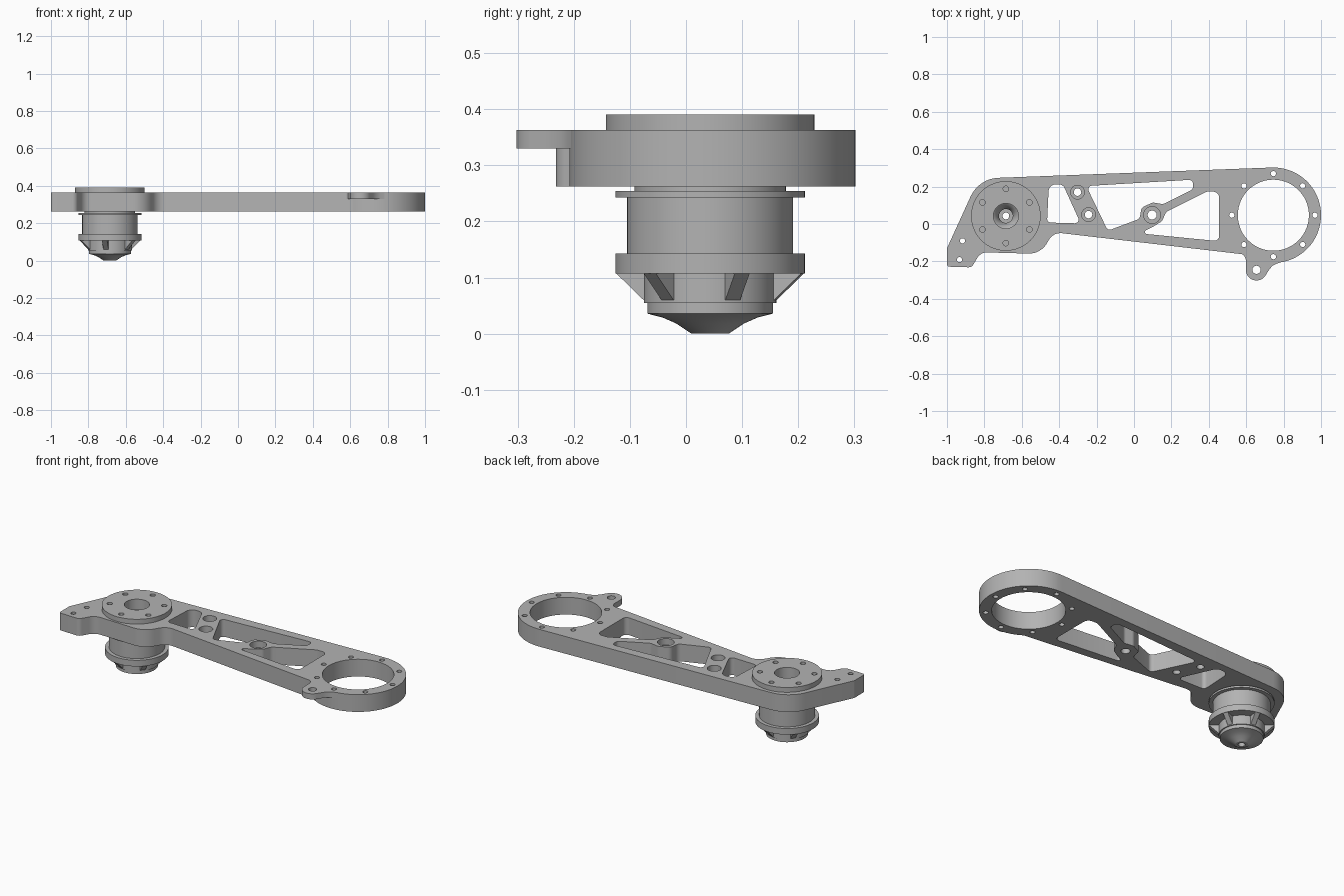
import bpy, bmesh, math
from mathutils import Vector, Matrix

if "Cube" in bpy.data.objects:
    bpy.data.objects.remove(bpy.data.objects["Cube"])

HUB = (-0.685, 0.043)
RING = (0.745, 0.047)
Z0, Z1 = 0.262, 0.363

grey = bpy.data.materials.new("machined grey")
grey.diffuse_color = (0.45, 0.45, 0.45, 1)
grey.use_nodes = True
grey.node_tree.nodes["Principled BSDF"].inputs["Base Color"].default_value = grey.diffuse_color


def finish(ob):
    """Weld, fix normals, colour and shade one part."""
    bm = bmesh.new()
    bm.from_mesh(ob.data)
    bmesh.ops.remove_doubles(bm, verts=bm.verts, dist=1e-5)
    bmesh.ops.recalc_face_normals(bm, faces=bm.faces)
    bm.to_mesh(ob.data)
    bm.free()
    ob.data.materials.clear()
    ob.data.materials.append(grey)
    bpy.ops.object.select_all(action='DESELECT')
    ob.select_set(True)
    bpy.context.view_layer.objects.active = ob
    bpy.ops.object.shade_smooth_by_angle(angle=math.radians(30))


def arc(c, r, a0, a1, n):
    angles = [math.radians(a0 + (a1 - a0) * i / n) for i in range(n + 1)]
    return [(c[0] + r * math.cos(a), c[1] + r * math.sin(a)) for a in angles]


def circle(c, r, n=32):
    return arc(c, r, 0, 360, n)[:-1]


def rounded(corners, n=8):
    """Polygon of (x, y, radius) corners turned into a filleted loop."""
    out = []
    for i, (x, y, r) in enumerate(corners):
        p = Vector((x, y))
        if r == 0:
            out.append((x, y))
            continue
        u = (Vector(corners[i - 1][:2]) - p)
        v = (Vector(corners[(i + 1) % len(corners)][:2]) - p)
        room = 0.49 * min(u.length, v.length)
        u.normalize()
        v.normalize()
        half = math.acos(max(-1, min(1, u.dot(v)))) / 2
        t = min(r / math.tan(half), room)
        r = t * math.tan(half)
        c = p + (u + v).normalized() * (r / math.sin(half))
        s, e = p + u * t - c, p + v * t - c
        a0 = math.atan2(s.y, s.x)
        da = (math.atan2(e.y, e.x) - a0 + math.pi) % (2 * math.pi) - math.pi
        out += arc(c, r, math.degrees(a0), math.degrees(a0 + da), n)
    return out


def extrude(name, loops, z0, z1):
    """Flat profile with holes, raised from z0 to z1."""
    cu = bpy.data.curves.new(name, 'CURVE')
    cu.dimensions = '2D'
    cu.fill_mode = 'BOTH'
    cu.extrude = (z1 - z0) / 2
    for loop in loops:
        sp = cu.splines.new('POLY')
        sp.points.add(len(loop) - 1)
        for pt, (x, y) in zip(sp.points, loop):
            pt.co = (x, y, (z0 + z1) / 2, 1)
        sp.use_cyclic_u = True
    ob = bpy.data.objects.new(name, cu)
    ob.location.z = (z0 + z1) / 2
    bpy.context.collection.objects.link(ob)
    bpy.ops.object.select_all(action='DESELECT')
    ob.select_set(True)
    bpy.context.view_layer.objects.active = ob
    bpy.ops.object.convert(target='MESH')
    ob = bpy.context.view_layer.objects.active
    mid = sum(v.co.z for v in ob.data.vertices) / len(ob.data.vertices)
    for v in ob.data.vertices:
        v.co.z -= mid
    finish(ob)
    return ob


def lathe(name, profile, c, n=64):
    """Closed (radius, z) profile turned around a vertical axis."""
    bm = bmesh.new()
    rings = [[bm.verts.new((c[0] + r * math.cos(2 * math.pi * k / n),
                            c[1] + r * math.sin(2 * math.pi * k / n), z))
              for k in range(n)] for r, z in profile]
    for i, ring in enumerate(rings):
        low = rings[i - 1]
        for k in range(n):
            j = (k + 1) % n
            bm.faces.new((low[k], low[j], ring[j], ring[k]))
    me = bpy.data.meshes.new(name)
    bm.to_mesh(me)
    bm.free()
    ob = bpy.data.objects.new(name, me)
    bpy.context.collection.objects.link(ob)
    finish(ob)


# Arm plate outline: hub end, mounting tab, then the ring end
left_end = rounded([(0.601, -0.164, 0), (-0.43, -0.044, 0.07), (-0.5, -0.16, 0.11),
                    (-0.82, -0.151, 0.06), (-0.868, -0.232, 0.03), (-1.0, -0.228, 0.015),
                    (-1.0, -0.13, 0.015), (-0.83, 0.243, 0.17), (0.736, 0.302, 0)])
outline = left_end + arc(RING, 0.255, 90, -123, 56)[1:-1]

# Weight-saving pockets
pocket_small = rounded([(-0.465, 0.008, 0.02), (-0.285, 0.003, 0.02),
                        (-0.38, 0.212, 0.035), (-0.455, 0.212, 0.05)])
pocket_upper = rounded([(-0.255, 0.203, 0.02), (0.315, 0.237, 0.02), (0.315, 0.186, 0.02),
                        (0.155, 0.106, 0.03), (0.1, 0.115, 0.03), (0.04, 0.088, 0.03),
                        (0.03, 0.028, 0.03), (-0.14, -0.036, 0.022)])
pocket_lower = rounded([(0.03, -0.05, 0.015), (0.455, -0.092, 0.025), (0.455, 0.173, 0.04),
                        (0.39, 0.173, 0.03), (0.172, 0.065, 0.03), (0.15, 0.015, 0.03),
                        (0.1, -0.016, 0.03)])

# Counterbored bosses: centre, counterbore radius, bore radius
bosses = [((0.097, 0.048), 0.045, 0.024), ((-0.302, 0.17), 0.037, 0.02),
          ((-0.243, 0.05), 0.037, 0.02)]
ring_holes = [circle(p, 0.014, 16) for p in circle(RING, 0.222, 8)]
tab_holes = [circle(p, 0.014, 16) for p in ((-0.917, -0.09), (-0.933, -0.19))]
extrude("arm_plate", [outline, pocket_small, pocket_upper, pocket_lower,
                      circle(RING, 0.19, 72), circle(HUB, 0.1, 48)]
        + ring_holes + tab_holes + [circle(c, r) for c, r, _ in bosses], Z0, Z1)
for i, (c, r, bore) in enumerate(bosses):
    lathe(f"boss_floor_{i + 1}", [(bore, Z0), (r, Z0), (r, 0.325), (bore, 0.325)], c, 32)

# Thin ear beside the ring
ear = ([(0.57, -0.157), (0.588, -0.168), (0.598, -0.19)]
       + arc((0.655, -0.245), 0.057, 180, 325, 18)
       + [(0.722, -0.245), (0.74, -0.224), (0.762, -0.212), (0.79, -0.203)]
       + arc(RING, 0.254, -81, -128, 12))
extrude("cable_ear", [ear, circle((0.655, -0.245), 0.022, 24)], 0.33, Z1)

# Bolted flange on top of the hub
bolts = [circle(p, 0.015, 16) for p in arc(HUB, 0.145, 30, 330, 5)]
extrude("hub_flange", [circle(HUB, 0.186, 72), circle(HUB, 0.067, 48)] + bolts, Z1, 0.391)

# Turned spindle with stepped bore, collars and flared nose
lathe("spindle", [(0.018, 0), (0.033, 0), (0.06, 0.018), (0.085, 0.029), (0.105, 0.034),
                  (0.112, 0.036), (0.112, 0.055), (0.118, 0.055), (0.118, 0.107),
                  (0.169, 0.107), (0.169, 0.143), (0.148, 0.143), (0.148, 0.243),
                  (0.169, 0.243), (0.169, 0.254), (0.135, 0.254), (0.135, Z0),
                  (0.1, Z0), (0.1, Z1), (0.067, Z1), (0.067, 0.33), (0.055, 0.32),
                  (0.037, 0.28), (0.037, 0.2), (0.018, 0.2)], HUB)

# Six tapered fins under the lower collar
for k in range(6):
    bm = bmesh.new()
    sides = [[bm.verts.new((r, s * 0.014, z)) for r, z in
              ((0.11, 0.108), (0.168, 0.108), (0.118, 0.06), (0.11, 0.06))] for s in (-1, 1)]
    bm.faces.new(sides[0])
    bm.faces.new(sides[1])
    for i in range(4):
        bm.faces.new((sides[0][i - 1], sides[0][i], sides[1][i], sides[1][i - 1]))
    bm.transform(Matrix.Translation((*HUB, 0)) @ Matrix.Rotation(math.radians(20 + 60 * k), 4, 'Z'))
    me = bpy.data.meshes.new(f"fin_{k + 1}")
    bm.to_mesh(me)
    bm.free()
    fin = bpy.data.objects.new(f"fin_{k + 1}", me)
    bpy.context.collection.objects.link(fin)
    finish(fin)
